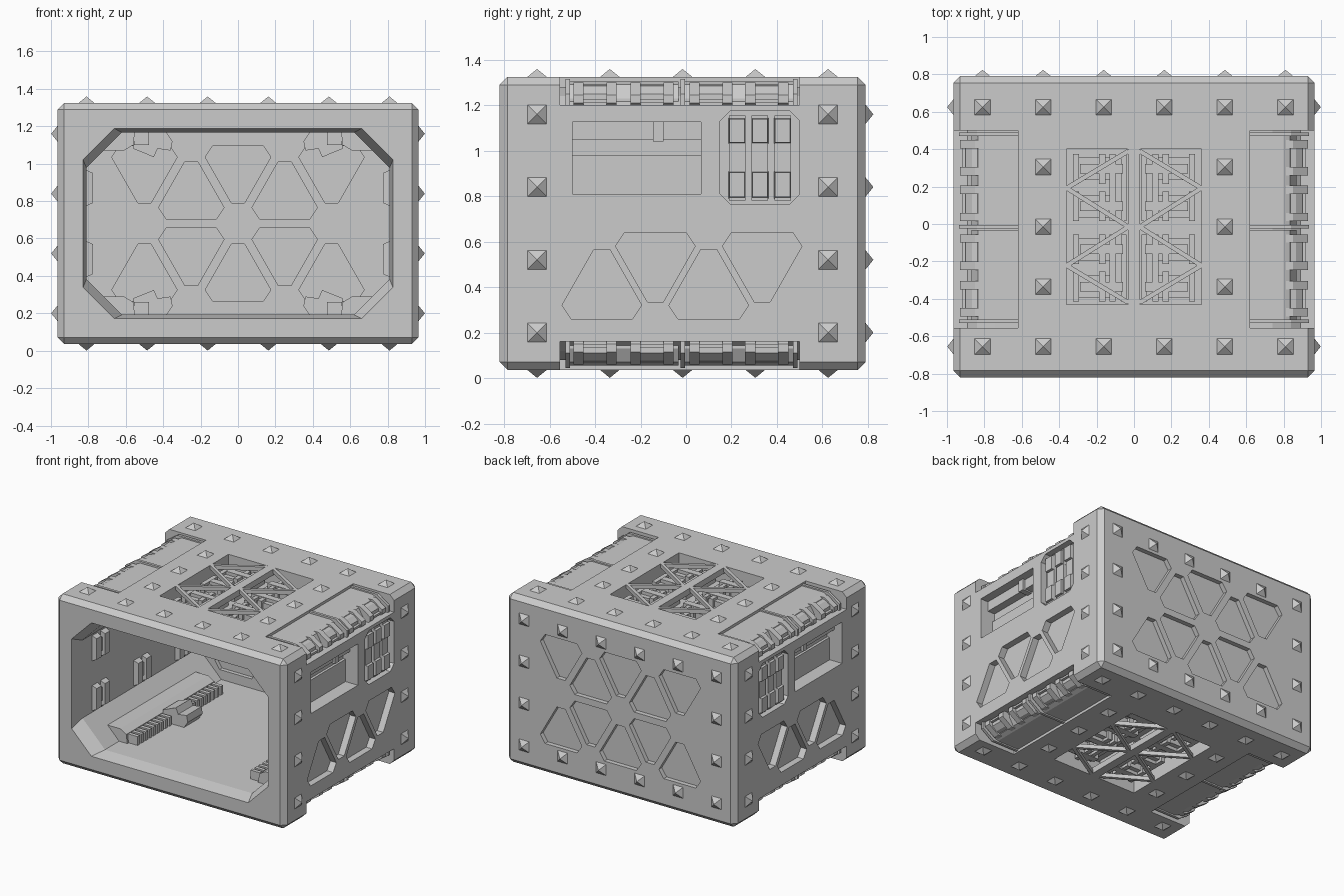
import bpy, bmesh, math
from mathutils import Vector, Matrix

cube = bpy.data.objects.get("Cube")
if cube:
    bpy.data.objects.remove(cube, do_unlink=True)

CENTRE = Vector((0, -0.015, 0.68))
HX, HY, HZ = 0.965, 0.805, 0.645      # half sizes of the hull
SIDES = (-1, 1)
CORNERS = [(sx, sz) for sx in SIDES for sz in SIDES]


def place(axis, u, v, d):
    """Map a 2D profile point plus depth along an axis to 3D."""
    return {"x": (d, u, v), "y": (u, d, v), "z": (u, v, d)}[axis]


def loft(bm, axis, *sections):
    """Closed solid through (ring, depth) sections."""
    rings = [[bm.verts.new(place(axis, u, v, d)) for u, v in ring] for ring, d in sections]
    bm.faces.new(rings[0])
    bm.faces.new(rings[-1][::-1])
    for va, vb in zip(rings, rings[1:]):
        for i in range(len(va)):
            j = (i + 1) % len(va)
            bm.faces.new((va[j], va[i], vb[i], vb[j]))


def prism(bm, axis, ring, a, b):
    loft(bm, axis, (ring, a), (ring, b))


def rect(u0, u1, v0, v1):
    return [(u0, v0), (u1, v0), (u1, v1), (u0, v1)]


def octagon(u0, u1, v0, v1, c):
    return [(u0 + c, v0), (u1 - c, v0), (u1, v0 + c), (u1, v1 - c),
            (u1 - c, v1), (u0 + c, v1), (u0, v1 - c), (u0, v0 + c)]


def flip(ring, su, sv):
    return [(u * su, v * sv) for u, v in ring]


def panel(u, v, up):
    """Six-sided tapered panel; v is the level of its wide end."""
    half = [(0.135, 0), (0.175, 0.06), (0.035, 0.305)]
    ring = half + [(-x, z) for x, z in half[::-1]]
    return [(u + x, v + up * z) for x, z in ring]


def finish(name, bm):
    bmesh.ops.recalc_face_normals(bm, faces=bm.faces)
    bmesh.ops.translate(bm, verts=bm.verts, vec=CENTRE)
    mesh = bpy.data.meshes.new(name)
    bm.to_mesh(mesh)
    bm.free()
    obj = bpy.data.objects.new(name, mesh)
    bpy.context.scene.collection.objects.link(obj)
    return obj


def carve(target, cutter):
    cutter.hide_render = True
    mod = target.modifiers.new("Carve", "BOOLEAN")
    mod.operation, mod.solver, mod.object = "DIFFERENCE", "EXACT", cutter
    bpy.context.view_layer.objects.active = target
    bpy.ops.object.modifier_apply(modifier=mod.name)
    bpy.data.objects.remove(cutter, do_unlink=True)


# Hull: chamfered box
bm = bmesh.new()
prism(bm, "z", rect(-HX, HX, -HY, HY), -HZ, HZ)
bmesh.ops.bevel(bm, geom=bm.edges[:], offset=0.036, segments=1, affect="EDGES")
hull = finish("hull", bm)

# Cavity with a flared front mouth
BACK = 0.70
mouth = octagon(-0.83, 0.83, -0.51, 0.51, 0.165)
throat = octagon(-0.81, 0.81, -0.487, 0.487, 0.19)
bm = bmesh.new()
loft(bm, "y", (mouth, -HY - 0.01), (throat, -0.70), (throat, BACK))
carve(hull, finish("cavity_cutter", bm))

# Recesses in the back, sides, top and bottom
bm = bmesh.new()
for i in range(-2, 3):
    for s in SIDES:
        up = s if i % 2 else -s
        level = 0.025 if i % 2 else 0.415
        ring = panel(i * 0.25, s * level, up)
        prism(bm, "y", ring, HY - 0.035, HY + 0.05)
        prism(bm, "y", ring, BACK - 0.05, BACK + 0.03)
window = rect(-0.485, 0.08, 0.13, 0.445)
vent = octagon(0.165, 0.515, 0.085, 0.495, 0.045)
for s in SIDES:
    for i in range(4):
        ring = panel(-0.355 + i * 0.235, -0.04 if i % 2 else -0.42, -1 if i % 2 else 1)
        prism(bm, "x", ring, s * (HX - 0.05), s * 1.05)
    prism(bm, "x", window, s * 0.84, s * 1.05)
    prism(bm, "x", vent, s * 0.915, s * 1.05)
    prism(bm, "z", rect(-0.36, 0.36, -0.415, 0.415), s * 0.515, s * 0.75)
notch = [(0.62, 0.75), (0.62, 0.60), (0.74, 0.60), (0.84, 0.56),
         (0.89, 0.52), (1.05, 0.52), (1.05, 0.75)]
for sx, sz in CORNERS:
    prism(bm, "y", flip(notch, sx, sz), -0.54, 0.515)
carve(hull, finish("recess_cutter", bm))

# Pyramid studs
bm = bmesh.new()
studs = []
cols, rows = [-0.81, -0.486, -0.162, 0.162, 0.486, 0.81], [-0.48, -0.16, 0.16, 0.48]
for s in SIDES:
    for x in cols:
        for y in (-0.64, -0.32, 0, 0.32, 0.64):
            if abs(y) > 0.6 or 0.4 < abs(x) < 0.6:
                studs.append(((x, y, s * HZ), (0, 0, s)))
    for z in rows:
        studs += [((s * HX, y, z), (s, 0, 0)) for y in (-0.64, 0.64)]
for x in cols:
    for z in rows:
        if abs(x) > 0.8 or abs(z) > 0.4:
            studs.append(((x, HY, z), (0, 1, 0)))
for pos, normal in studs:
    n = Vector(normal)
    turn = n.to_track_quat("Z", "Y").to_matrix().to_4x4()
    matrix = Matrix.Translation(Vector(pos) + n * 0.0165) @ turn @ Matrix.Rotation(math.pi / 4, 4, "Z")
    bmesh.ops.create_cone(bm, cap_ends=True, segments=4, radius1=0.061, radius2=0,
                          depth=0.035, matrix=matrix)
finish("studs", bm)

# Zigzag lattice over the top and bottom hatches
bm = bmesh.new()
nodes = [(0.03, 0.405), (0.36, 0.207), (0.03, 0), (0.36, -0.207), (0.03, -0.405)]
for s in SIDES:
    prism(bm, "z", rect(-0.033, 0.033, -0.415, 0.415), s * 0.60, s * HZ)
    for sx in SIDES:
        for p, q in zip(nodes, nodes[1:]):
            p, q = Vector((p[0] * sx, p[1])), Vector((q[0] * sx, q[1]))
            side = (q - p).normalized().orthogonal() * 0.012
            prism(bm, "z", [p + side, q + side, q - side, p - side], s * 0.615, s * HZ)
finish("hatch_lattice", bm)

# Machinery below the lattice
bm = bmesh.new()
for sx, sz in CORNERS:
    for y0 in (-0.40, 0.03):
        for x0, x1, top in ((0.04, 0.07, 0.55), (0.10, 0.13, 0.58)):
            prism(bm, "z", flip(rect(x0, x1, y0, y0 + 0.36), sx, 1), sz * 0.50, sz * top)
        for y in (y0 + 0.08, y0 + 0.28):
            prism(bm, "z", flip(rect(0.12, 0.32, y - 0.06, y + 0.06), sx, 1), sz * 0.50, sz * 0.56)
            prism(bm, "z", flip(rect(0.06, 0.29, y - 0.025, y + 0.025), sx, 1), sz * 0.50, sz * 0.585)
            for x in (0.17, 0.31):
                prism(bm, "z", flip(rect(x - 0.017, x + 0.017, y - 0.08, y + 0.08), sx, 1),
                      sz * 0.50, sz * 0.58)
finish("hatch_machinery", bm)

# Edge covers, ribs and clamps in the four long notches
bm = bmesh.new()
cover = [(0.61, 0.58), (0.61, 0.625), (0.80, 0.625), (0.835, 0.61), (0.87, 0.55), (0.87, 0.51)]
rib = [(0.62, 0.50), (0.62, 0.635), (0.84, 0.635), (0.935, 0.57), (0.935, 0.50)]
cheek = [(0.80, 0.53), (0.81, 0.62), (0.85, 0.62), (0.93, 0.565), (0.93, 0.53), (0.89, 0.50)]
core = [(0.80, 0.53), (0.82, 0.61), (0.865, 0.60), (0.90, 0.57), (0.90, 0.51)]
for sx, sz in CORNERS:
    for s in SIDES:
        prism(bm, "y", flip(cover, sx, sz), s * 0.012 - 0.005, s * 0.49 - 0.005)
    for y in (-0.505, 0, 0.495):
        prism(bm, "y", flip(rib, sx, sz), y - 0.01, y + 0.01)
    for y in (-0.385, -0.135, 0.125, 0.37):
        prism(bm, "y", flip(core, sx, sz), y - 0.09, y + 0.09)
        prism(bm, "x", flip(rect(y - 0.05, y + 0.05, 0.53, 0.545), 1, sz), sx * 0.87, sx * 0.92)
        for s in SIDES:
            prism(bm, "y", flip(cheek, sx, sz), y + s * 0.05, y + s * 0.095)
finish("edge_clamps", bm)

# Side window plates, shutters and latches
bm = bmesh.new()
for s in SIDES:
    prism(bm, "x", rect(-0.485, 0.08, 0.13, 0.30), s * 0.83, s * 0.86)
    prism(bm, "x", rect(-0.485, 0.08, 0.37, 0.445), s * 0.83, s * 0.90)
    prism(bm, "x", rect(-0.13, -0.085, 0.36, 0.445), s * 0.83, s * 0.92)
finish("side_windows", bm)

# Side vent pads
bm = bmesh.new()
for s in SIDES:
    for y in (0.24, 0.34, 0.44):
        prism(bm, "x", rect(y - 0.036, y + 0.036, 0.10, 0.475), s * 0.91, s * 0.942)
        for z0, z1 in ((0.11, 0.23), (0.35, 0.465)):
            loft(bm, "x", (rect(y - 0.038, y + 0.038, z0, z1), s * 0.91),
                 (rect(y - 0.033, y + 0.033, z0 + 0.006, z1 - 0.006), s * 0.96))
finish("side_vents", bm)

# Inner corner housings with toothed racks and handles
bm = bmesh.new()
housing = [(0.82, 0.50), (0.82, 0.34), (0.72, 0.39), (0.61, 0.39), (0.56, 0.42), (0.55, 0.50)]
handle = [(0.56, 0.50), (0.56, 0.40), (0.45, 0.355), (0.43, 0.40), (0.36, 0.39), (0.35, 0.44), (0.39, 0.50)]
TEETH = 22
for sx, sz in CORNERS:
    prism(bm, "y", flip(housing, sx, sz), -0.53, 0.53)
    prism(bm, "y", flip(handle, sx, sz), -0.09, 0.09)
    prism(bm, "z", flip(rect(0.49, 0.56, -0.51, 0.51), sx, 1), sz * 0.45, sz * 0.50)
    for i in range(TEETH):
        y = -0.50 + i / (TEETH - 1)
        prism(bm, "z", flip(rect(0.475, 0.555, y - 0.014, y + 0.014), sx, 1), sz * 0.42, sz * 0.49)
finish("corner_racks", bm)

# Paired clips on the inner side walls
bm = bmesh.new()
for sx, sz in CORNERS:
    for y in (-0.5, 0, 0.5):
        zc = sz * 0.19
        prism(bm, "x", rect(y - 0.08, y + 0.08, zc - 0.05, zc + 0.05), sx * 0.82, sx * 0.795)
        for s in SIDES:
            yc = y + s * 0.05
            loft(bm, "x", (rect(yc - 0.035, yc + 0.035, zc - 0.1, zc + 0.1), sx * 0.82),
                 (rect(yc - 0.028, yc + 0.028, zc - 0.08, zc + 0.08), sx * 0.775))
finish("wall_clips", bm)
